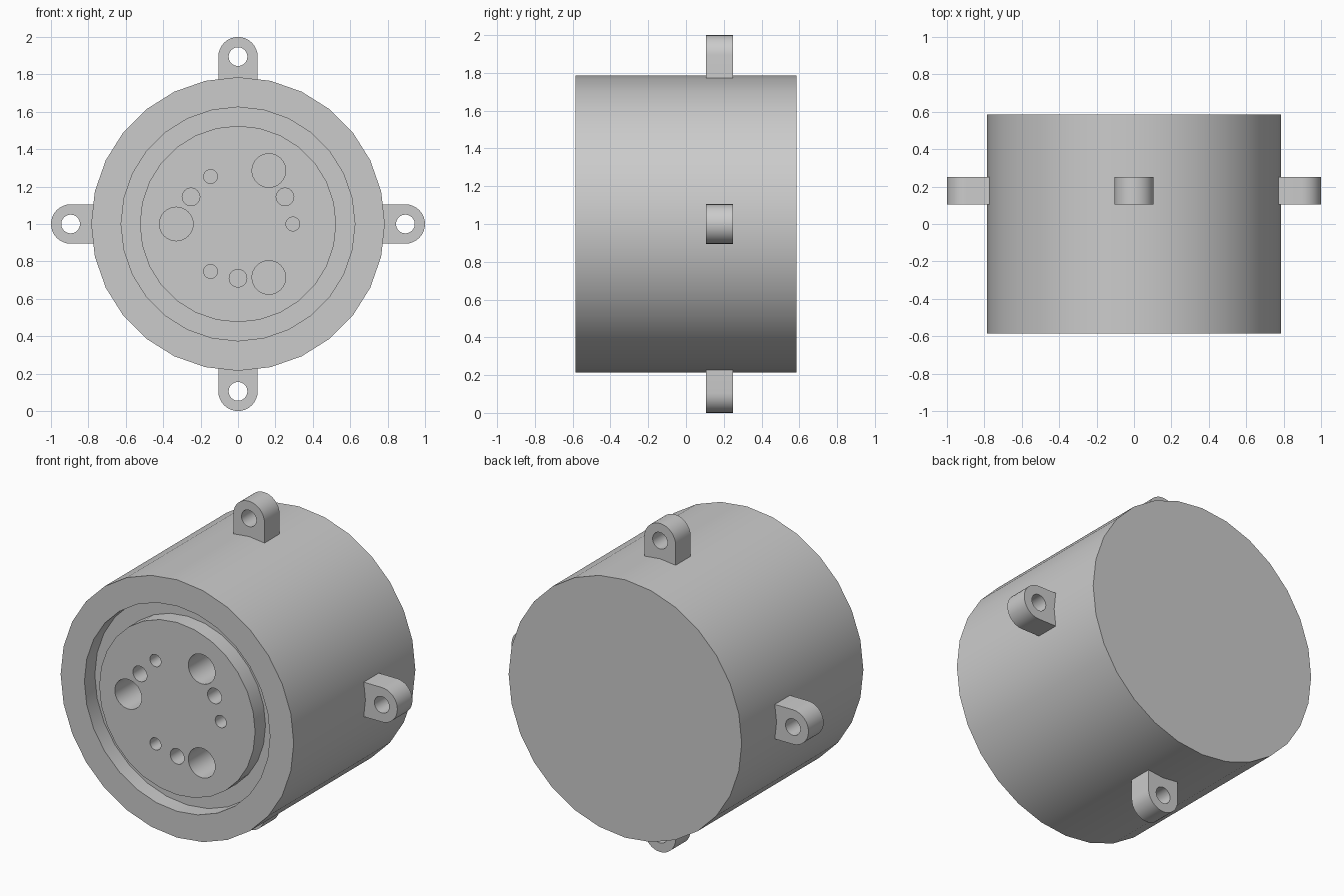
import bpy, bmesh, math
from mathutils import Matrix, Vector

if "Cube" in bpy.data.objects:
    bpy.data.objects.remove(bpy.data.objects["Cube"], do_unlink=True)

CENTER = Vector((0, 0, 1))
HALF = 0.585          # half the housing length
GROOVE = 0.1          # groove depth
HOLE_DEPTH = 0.5
SIDES = 28

grey = bpy.data.materials.new("plain grey")
grey.use_nodes = True
colour = (0.6, 0.6, 0.6, 1)
grey.diffuse_color = colour
grey.node_tree.nodes["Principled BSDF"].inputs["Base Color"].default_value = colour


def make_object(name, bm):
    bmesh.ops.recalc_face_normals(bm, faces=bm.faces)
    mesh = bpy.data.meshes.new(name)
    bm.to_mesh(mesh)
    bm.free()
    mesh.materials.append(grey)
    obj = bpy.data.objects.new(name, mesh)
    bpy.context.collection.objects.link(obj)
    return obj


def activate(obj):
    bpy.ops.object.select_all(action='DESELECT')
    obj.select_set(True)
    bpy.context.view_layer.objects.active = obj


def add_rod(bm, x, z, radius, y0, y1, sides=32):
    """Cylinder along y."""
    place = Matrix.Translation((x, (y0 + y1) / 2, z)) @ Matrix.Rotation(math.pi / 2, 4, 'X')
    bmesh.ops.create_cone(bm, cap_ends=True, segments=sides, radius1=radius,
                          radius2=radius, depth=y1 - y0, matrix=place)


def cut(obj, bm):
    """Subtract the cutter mesh and remove it."""
    cutter = make_object("cutter", bm)
    cutter.hide_render = True
    mod = obj.modifiers.new("holes", 'BOOLEAN')
    mod.operation, mod.solver, mod.object = 'DIFFERENCE', 'EXACT', cutter
    activate(obj)
    bpy.ops.object.modifier_apply(modifier=mod.name)
    bpy.data.objects.remove(cutter, do_unlink=True)


def smooth(obj):
    activate(obj)
    bpy.ops.object.shade_smooth_by_angle(angle=math.radians(30))


# Housing: turned profile with a ring groove in the front
profile = [(0.525, -HALF), (0.525, GROOVE - HALF), (0.625, GROOVE - HALF),
           (0.625, -HALF), (0.785, -HALF), (0.785, HALF)]
bm = bmesh.new()
verts = [bm.verts.new((r, y, 1)) for r, y in profile]
edges = [bm.edges.new(pair) for pair in zip(verts, verts[1:])]
bmesh.ops.spin(bm, geom=verts + edges, cent=CENTER, axis=(0, 1, 0),
               angle=math.tau, steps=SIDES)
bmesh.ops.remove_doubles(bm, verts=bm.verts, dist=0.0005)
bmesh.ops.holes_fill(bm, edges=[e for e in bm.edges if e.is_boundary], sides=0)
housing = make_object("housing", bm)

# Three sets of three blind sockets: start angle, pitch radius, hole radius
bm = bmesh.new()
for start, pitch, radius in ((60, 0.33, 0.09), (30, 0.29, 0.047), (0, 0.293, 0.037)):
    for k in range(3):
        a = math.radians(start + 120 * k)
        add_rod(bm, pitch * math.cos(a), 1 + pitch * math.sin(a), radius,
                -HALF - 0.1, HOLE_DEPTH - HALF)
cut(housing, bm)
smooth(housing)

# Mounting lugs: rounded tabs with a through hole, on four sides
Y0, Y1, REACH, WIDTH = 0.105, 0.25, 0.895, 0.105
for k, side in enumerate(("left", "top", "right", "bottom")):
    outline = [(0.74, -WIDTH)]
    for i in range(17):
        a = math.pi * (i / 16 - 0.5)
        outline.append((REACH + WIDTH * math.cos(a), WIDTH * math.sin(a)))
    outline.append((0.74, WIDTH))
    bm = bmesh.new()
    face = bm.faces.new([bm.verts.new((x, Y0, 1 + z)) for x, z in outline])
    grown = bmesh.ops.extrude_face_region(bm, geom=[face])["geom"]
    bmesh.ops.translate(bm, vec=(0, Y1 - Y0, 0),
                        verts=[g for g in grown if isinstance(g, bmesh.types.BMVert)])
    lug = make_object(side + "_lug", bm)
    bm = bmesh.new()
    add_rod(bm, REACH, 1, 0.05, Y0 - 0.1, Y1 + 0.1)
    cut(lug, bm)
    turn = Matrix.Rotation(-k * math.pi / 2, 4, 'Y')
    lug.data.transform(Matrix.Translation(CENTER) @ turn @ Matrix.Translation(-CENTER))
    smooth(lug)
